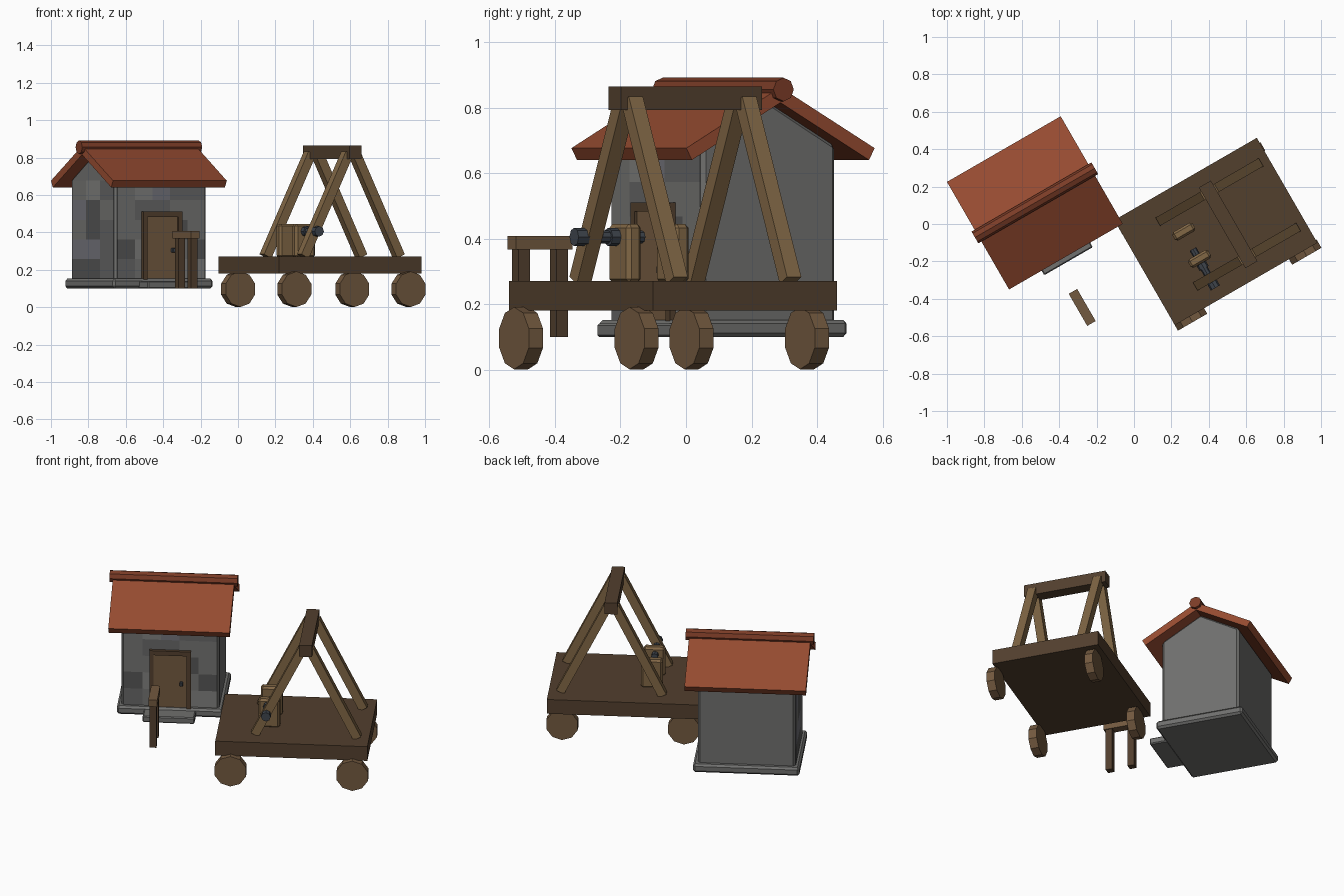
import bpy, bmesh, random
from math import radians, atan2, hypot, pi
from mathutils import Matrix, Vector

if "Cube" in bpy.data.objects:
    bpy.data.objects.remove(bpy.data.objects["Cube"])

random.seed(4)
TURN = Matrix.Rotation(radians(30), 4, 'Z')
HOUSE = Matrix.Translation((-0.53, 0.113, 0)) @ TURN
CART = Matrix.Translation((0.4375, -0.04, 0)) @ TURN
POST = Matrix.Translation((-0.277, -0.446, 0)) @ TURN


def mat(name, rgb):
    m = bpy.data.materials.new(name)
    m.diffuse_color = (*rgb, 1)
    m.use_nodes = True
    m.node_tree.nodes["Principled BSDF"].inputs["Base Color"].default_value = m.diffuse_color
    return m


ROOF = mat("roof_tile", (0.30, 0.07, 0.03))
RIDGE = mat("ridge_tile", (0.20, 0.045, 0.02))
WOOD = mat("wood", (0.17, 0.10, 0.05))
LIGHT = mat("light_wood", (0.22, 0.135, 0.06))
DARK = mat("dark_wood", (0.085, 0.05, 0.027))
IRON = mat("iron", (0.05, 0.06, 0.075))
STONE = mat("stone", (0.16, 0.16, 0.155))
GREYS = [mat("stone_shade_%d" % i, (g, g, g * b)) for i, (g, b) in
         enumerate([(0.09, 1), (0.13, 1), (0.17, 0.97), (0.21, 0.96), (0.17, 1.15)])]


def finish(name, bm, base, m, bevel=0):
    bmesh.ops.recalc_face_normals(bm, faces=bm.faces)
    me = bpy.data.meshes.new(name)
    bm.to_mesh(me)
    bm.free()
    ob = bpy.data.objects.new(name, me)
    bpy.context.collection.objects.link(ob)
    ob.matrix_world = base
    me.materials.append(m)
    if bevel:
        mod = ob.modifiers.new("bevel", 'BEVEL')
        mod.width = bevel
        mod.segments = 1
    return ob


def box(name, base, lo, hi, m, bevel=0):
    lo, hi = Vector(lo), Vector(hi)
    bm = bmesh.new()
    bmesh.ops.create_cube(bm, size=1, matrix=Matrix.Translation((lo + hi) / 2)
                          @ Matrix.Diagonal((*(hi - lo), 1)))
    return finish(name, bm, base, m, bevel)


def cyl(name, base, centre, r, depth, sides, axis, m):
    rot = Matrix.Rotation(pi / 2, 4, axis)
    bm = bmesh.new()
    bmesh.ops.create_cone(bm, cap_ends=True, segments=sides, radius1=r, radius2=r,
                          depth=depth, matrix=Matrix.Translation(centre) @ rot)
    return finish(name, bm, base, m)


def prism(name, base, pts, axis, half, m, bevel=0):
    """Extrude a closed profile along local x."""
    bm = bmesh.new()
    f = bm.faces.new([bm.verts.new((-half, y, z)) for y, z in pts])
    r = bmesh.ops.extrude_face_region(bm, geom=[f])
    bmesh.ops.translate(bm, vec=(2 * half, 0, 0),
                        verts=[v for v in r["geom"] if isinstance(v, bmesh.types.BMVert)])
    return finish(name, bm, base, m, bevel)


# House: plinth, step and gabled walls
box("plinth", HOUSE, (-0.308, -0.265, 0.10), (0.308, 0.265, 0.152), STONE, 0.012)
box("door_step", HOUSE, (-0.15, -0.36, 0.10), (0.15, -0.25, 0.14), STONE, 0.006)
prism("house_walls", HOUSE, [(-0.235, 0.14), (0.235, 0.14), (0.235, 0.685),
                             (0, 0.82), (-0.235, 0.685)], 'X', 0.282, STONE, 0.012)

# Shaded stones on the front wall and the left gable
for j in range(5):
    z0, z1 = 0.152 + j * 0.105, 0.152 + (j + 1) * 0.105
    for i in range(5):
        x0 = -0.27 + i * 0.108
        box("front_stone", HOUSE, (x0, -0.237, z0), (x0 + 0.108, -0.23, z1), random.choice(GREYS))
    for i in range(3):
        y0 = -0.222 + i * 0.148
        box("gable_stone", HOUSE, (-0.284, y0, z0), (-0.277, y0 + 0.148, z1), random.choice(GREYS))

# Roof slabs and ridge roll
for s, side in ((-1, "front"), (1, "back")):
    prism(side + "_roof", HOUSE, [(0, 0.862), (s * 0.332, 0.676), (s * 0.312, 0.64),
                                  (0, 0.815)], 'X', 0.351, ROOF)
cyl("roof_ridge", HOUSE, (0, 0, 0.855), 0.036, 0.74, 8, 'Y', RIDGE)

# Door with frame and handle
for s, side in ((-1, "left"), (1, "right")):
    box(side + "_door_jamb", HOUSE, sorted_lo := (min(s * 0.095, s * 0.12), -0.257, 0.14),
        (sorted_lo[0] + 0.025, -0.23, 0.51), DARK)
box("door_lintel", HOUSE, (-0.12, -0.257, 0.482), (0.12, -0.23, 0.51), DARK)
box("door", HOUSE, (-0.095, -0.249, 0.145), (0.095, -0.23, 0.482), WOOD)
box("door_handle", HOUSE, (0.056, -0.268, 0.293), (0.074, -0.245, 0.317), IRON, 0.003)

# Hitching rail by the door
box("rail_top", POST, (-0.026, -0.099, 0.366), (0.026, 0.099, 0.408), WOOD)
for y in (-0.067, 0.067):
    box("rail_leg", POST, (-0.02, y - 0.02, 0.10), (0.02, y + 0.02, 0.37), DARK)

# Cart deck and wheels
box("cart_deck", CART, (-0.44, -0.324, 0.18), (0.44, 0.324, 0.27), DARK)
for x in (-0.35, 0.355):
    for y in (-0.333, 0.268):
        cyl("wheel", CART, (x, y, 0.096), 0.095, 0.05, 10, 'X', WOOD)


# A-frames with a top beam
def leg(y, s):
    a, b = Vector((0.076 + s * 0.296, y, 0.272)), Vector((0.076 + s * 0.022, y, 0.822))
    d = b - a
    bm = bmesh.new()
    bmesh.ops.create_cube(bm, size=1, matrix=Matrix.Translation((a + b) / 2)
                          @ Matrix.Rotation(atan2(d.x, d.z), 4, 'Y')
                          @ Matrix.Diagonal((0.05, 0.05, d.length, 1)))
    finish("frame_leg", bm, CART, LIGHT)


for y in (-0.2, 0.2):
    for s in (-1, 1):
        leg(y, s)
box("top_beam", CART, (0.039, -0.249, 0.792), (0.113, 0.249, 0.864), DARK)

# Winch: two posts, axle and iron collars
for y in (-0.083, 0.085):
    box("winch_post", CART, (-0.211, y - 0.026, 0.265), (-0.086, y + 0.026, 0.445), LIGHT, 0.012)
cyl("winch_axle", CART, (-0.153, -0.14, 0.405), 0.02, 0.24, 8, 'X', IRON)
cyl("axle_end", CART, (-0.153, -0.24, 0.405), 0.028, 0.04, 8, 'X', IRON)
cyl("axle_collar", CART, (-0.153, -0.125, 0.405), 0.028, 0.03, 8, 'X', IRON)
